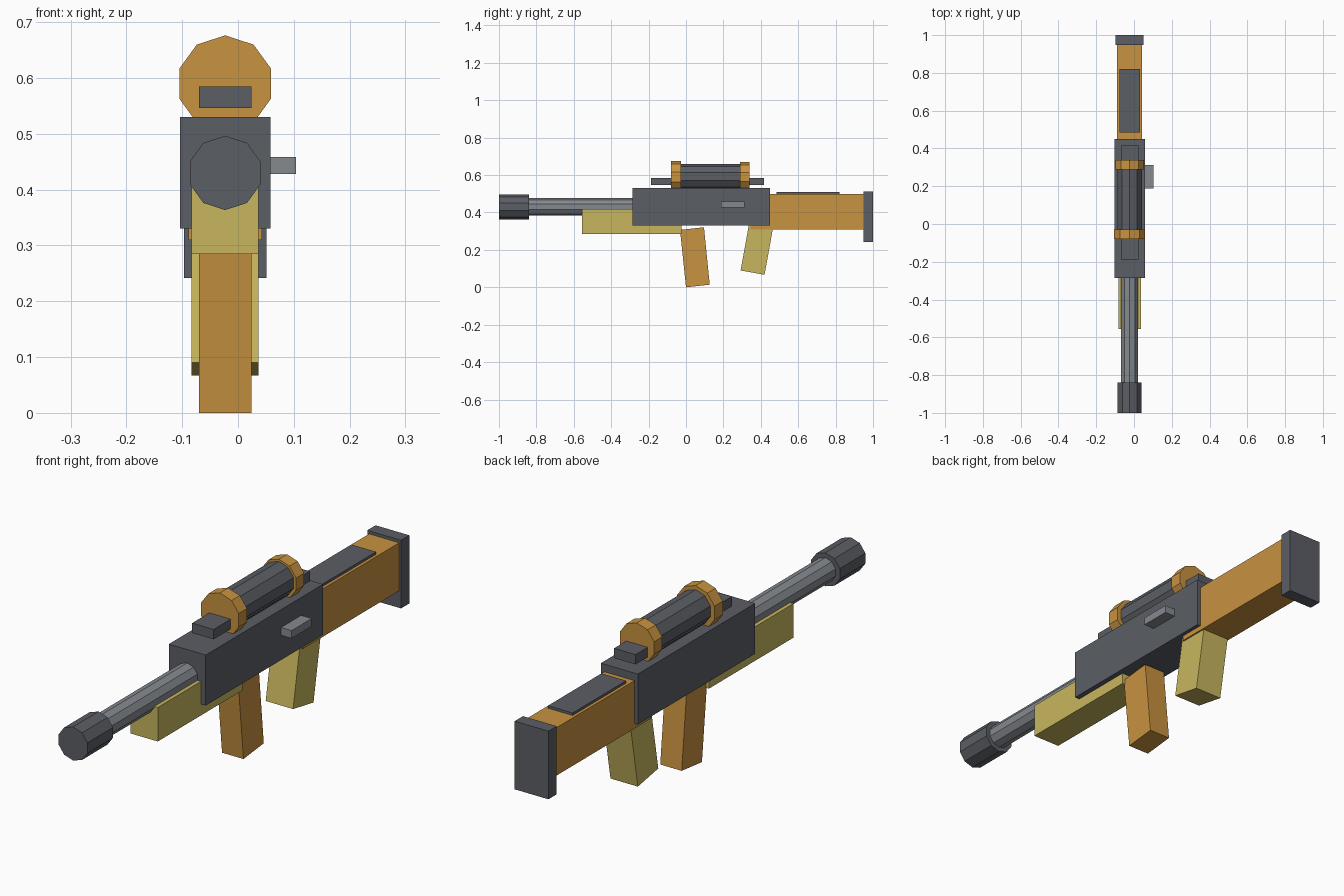
import bpy, math
from mathutils import Vector

if "Cube" in bpy.data.objects:
    bpy.data.objects.remove(bpy.data.objects["Cube"])

CX = -0.023  # centre line of the gun


def srgb(r, g, b):
    def lin(c):
        c /= 255
        return c / 12.92 if c <= 0.04045 else ((c + 0.055) / 1.055) ** 2.4
    return (lin(r), lin(g), lin(b), 1)


def material(name, col):
    m = bpy.data.materials.new(name)
    m.diffuse_color = srgb(*col)
    m.use_nodes = True
    m.node_tree.nodes["Principled BSDF"].inputs["Base Color"].default_value = m.diffuse_color
    return m


DARK = material("dark grey metal", (91, 94, 101))
LIGHT = material("light grey metal", (133, 138, 143))
ORANGE = material("orange wood", (200, 147, 64))
YELLOW = material("tan yellow", (200, 182, 94))


def add(name, verts, faces, mat):
    me = bpy.data.meshes.new(name)
    me.from_pydata(verts, [], faces)
    me.materials.append(mat)
    ob = bpy.data.objects.new(name, me)
    bpy.context.collection.objects.link(ob)
    return ob


def prism(name, profile, x0, x1, mat):
    """Extrude a counter-clockwise (y, z) profile from x0 to x1."""
    n = len(profile)
    verts = [(x, y, z) for x in (x0, x1) for y, z in profile]
    faces = [tuple(reversed(range(n))), tuple(range(n, 2 * n))]
    faces += [(i, (i + 1) % n, (i + 1) % n + n, i + n) for i in range(n)]
    return add(name, verts, faces, mat)


def box(name, x0, x1, y0, y1, z0, z1, mat):
    return prism(name, [(y0, z0), (y1, z0), (y1, z1), (y0, z1)], x0, x1, mat)


def tube(name, r, y0, y1, z, mat, n=10):
    """Ten-sided rod along y with a corner on top."""
    ang = [math.pi / 2 + 2 * math.pi * i / n for i in range(n)]
    verts = [(CX + r * math.cos(a), y, z + r * math.sin(a)) for y in (y0, y1) for a in ang]
    faces = [tuple(range(n)), tuple(reversed(range(n, 2 * n)))]
    faces += [(i, i + n, (i + 1) % n + n, (i + 1) % n) for i in range(n)]
    return add(name, verts, faces, mat)


# Receiver and bolt handle
box("receiver", CX - 0.081, CX + 0.081, -0.285, 0.45, 0.33, 0.53, DARK)
box("bolt_handle", 0.03, 0.104, 0.187, 0.313, 0.428, 0.459, LIGHT)

# Barrel and muzzle
tube("barrel", 0.047, -0.86, -0.25, 0.43, LIGHT)
tube("muzzle", 0.0665, -1.0, -0.84, 0.43, DARK)

# Fore-end
box("fore_end", CX - 0.06, CX + 0.06, -0.555, -0.025, 0.285, 0.42, YELLOW)

# Stock, cheek plate and butt plate
box("stock", CX - 0.066, CX + 0.066, 0.345, 0.96, 0.31, 0.5, ORANGE)
box("cheek_plate", CX - 0.054, CX + 0.054, 0.485, 0.82, 0.49, 0.51, DARK)
box("butt_plate", CX - 0.074, CX + 0.074, 0.948, 1.0, 0.242, 0.512, DARK)

# Magazine and grip, both slanted
prism("magazine", [(0.0, 0.0), (0.127, 0.014), (0.096, 0.321), (-0.032, 0.307)],
      CX - 0.047, CX + 0.047, ORANGE)
prism("grip", [(0.292, 0.09), (0.42, 0.067), (0.467, 0.327), (0.339, 0.35)],
      CX - 0.06, CX + 0.06, YELLOW)

# Scope: tube, rings and the bar running through
tube("scope_tube", 0.068, -0.05, 0.31, 0.592, DARK)
tube("scope_front_ring", 0.0865, -0.08, -0.028, 0.59, ORANGE)
tube("scope_rear_ring", 0.079, 0.289, 0.34, 0.59, ORANGE)
box("scope_bar", CX - 0.047, CX + 0.047, -0.187, 0.416, 0.546, 0.585, DARK)
